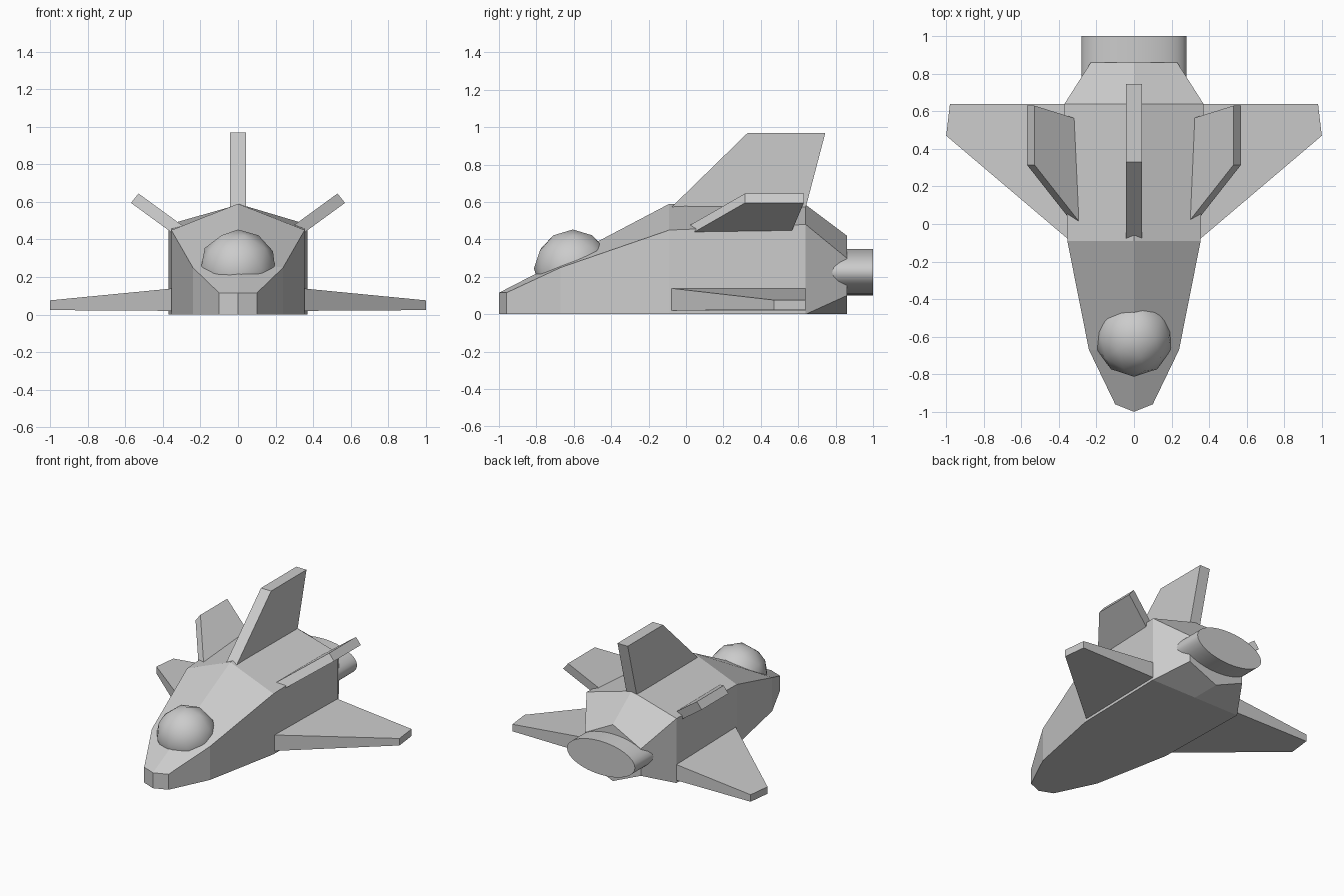
import bpy, bmesh, math
from mathutils import Vector, Matrix

cube = bpy.data.objects.get("Cube")
if cube:
    bpy.data.objects.remove(cube, do_unlink=True)

# One plain grey for the whole craft
grey = bpy.data.materials.new("hull_grey")
grey.use_nodes = True
colour = (0.6, 0.6, 0.6, 1)
grey.diffuse_color = colour
grey.node_tree.nodes["Principled BSDF"].inputs["Base Color"].default_value = colour


def finish(name, bm, smooth=False):
    bmesh.ops.recalc_face_normals(bm, faces=bm.faces)
    mesh = bpy.data.meshes.new(name)
    for f in bm.faces:
        f.smooth = smooth and len(f.verts) <= 4
    bm.to_mesh(mesh)
    bm.free()
    mesh.materials.append(grey)
    obj = bpy.data.objects.new(name, mesh)
    bpy.context.collection.objects.link(obj)
    return obj


def loft(name, rings):
    """Skin equal-length closed rings and cap both ends."""
    bm = bmesh.new()
    rows = [[bm.verts.new(p) for p in ring] for ring in rings]
    n = len(rows[0])
    for a, b in zip(rows, rows[1:]):
        for i in range(n):
            j = (i + 1) % n
            bm.faces.new((a[i], a[j], b[j], b[i]))
    bm.faces.new(rows[0])
    bm.faces.new(rows[-1])
    return finish(name, bm)


def slab(name, corners, offsets, side=1):
    """Plate around a mid-surface quad, thickened by an offset per corner."""
    rings = []
    for sign in (-1, 1):
        ring = [Vector(c) + sign * Vector(o) for c, o in zip(corners, offsets)]
        rings.append([(p.x * side, p.y, p.z) for p in ring])
    return loft(name, rings)


# Fuselage: side y, centre y, half width, ridge z, shoulder z, lower edge z
stations = [
    (-0.96, -1.0, 0.10, 0.115, 0.115, 0),
    (-0.67, -0.67, 0.24, 0.285, 0.25, 0),
    (-0.09, -0.09, 0.355, 0.59, 0.45, 0),
    (0.64, 0.64, 0.37, 0.585, 0.48, 0),
    (0.86, 0.86, 0.23, 0.42, 0.30, 0.10),
]
hull = loft("fuselage", [
    [(0, yc, ridge), (w, y, top), (w, y, low),
     (0, yc, 0), (-w, y, low), (-w, y, top)]
    for y, yc, w, ridge, top, low in stations])

# Split the nose tip into its two front facets
bm = bmesh.new()
bm.from_mesh(hull.data)
tip = [v for v in bm.verts if v.co.y < -0.99]
bmesh.ops.connect_verts(bm, verts=tip)
bm.to_mesh(hull.data)
bm.free()

# Wings and canted fins, one per side
for side, label in ((1, "left"), (-1, "right")):
    slab(label + "_wing",
         [(0.34, -0.09, 0.08), (1.0, 0.47, 0.05), (0.98, 0.64, 0.05), (0.34, 0.64, 0.08)],
         [(0, 0, 0.06), (0, 0, 0.026), (0, 0, 0.026), (0, 0, 0.06)], side)
    slab(label + "_canted_fin",
         [(0.31, 0.01, 0.445), (0.55, 0.315, 0.62), (0.55, 0.63, 0.62), (0.31, 0.555, 0.445)],
         [(-0.02, 0, 0.025)] * 4, side)

# Upright tail fin
slab("tail_fin",
     [(0, -0.08, 0.57), (0, 0.33, 0.97), (0, 0.745, 0.97), (0, 0.64, 0.57)],
     [(0.042, 0, 0)] * 4)

# Bubble canopy
bm = bmesh.new()
bmesh.ops.create_icosphere(bm, subdivisions=2, radius=0.208,
                           matrix=Matrix.Translation((0, -0.605, 0.245)))
finish("canopy", bm, smooth=True)

# Flattened engine nozzle
bm = bmesh.new()
bmesh.ops.create_cone(
    bm, cap_ends=True, segments=32, radius1=1, radius2=1, depth=0.3,
    matrix=Matrix.Translation((0, 0.85, 0.225))
    @ Matrix.Diagonal((0.28, 1, 0.125, 1))
    @ Matrix.Rotation(math.pi / 2, 4, "X"))
finish("engine_nozzle", bm, smooth=True)
